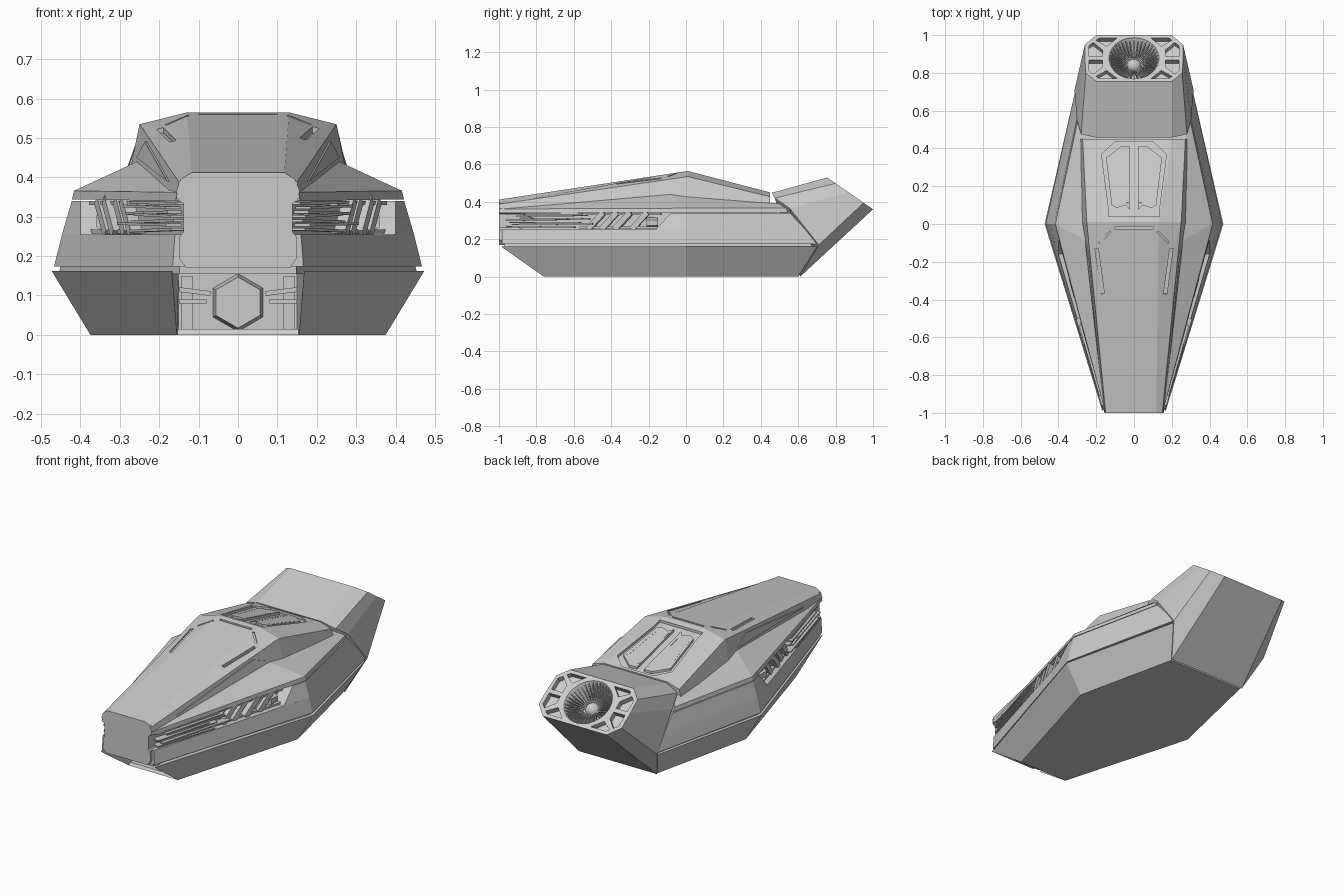
import bpy, bmesh, math, random
from mathutils import Vector, Matrix

if "Cube" in bpy.data.objects:
    bpy.data.objects.remove(bpy.data.objects["Cube"])

random.seed(4)


def finish(name, bm):
    bmesh.ops.recalc_face_normals(bm, faces=bm.faces)
    me = bpy.data.meshes.new(name)
    bm.to_mesh(me)
    bm.free()
    ob = bpy.data.objects.new(name, me)
    bpy.context.collection.objects.link(ob)
    return ob


def solid(name, rings):
    """Closed loft through full rings of points."""
    bm = bmesh.new()
    vs = [[bm.verts.new(p) for p in r] for r in rings]
    n = len(rings[0])
    for a, b in zip(vs, vs[1:]):
        for i in range(n):
            j = (i + 1) % n
            bm.faces.new((a[i], a[j], b[j], b[i]))
    bm.faces.new(vs[0])
    bm.faces.new(vs[-1])
    return finish(name, bm)


def stack(name, halves):
    """Loft through right-half rings, mirrored across x = 0."""
    return solid(name, [h + [(-x, y, z) for x, y, z in reversed(h) if x > 1e-6] for h in halves])


def layer(z, pts):
    return [(x, y, z) for x, y in pts]


def section(y, pts):
    return [(x, y, z) for x, z in pts]


def beams(name, items, mirror=True, M=Matrix()):
    """Boxes running from p to q with width w and height h."""
    bm = bmesh.new()
    for p, q, w, h in items:
        for s in ((1, -1) if mirror else (1,)):
            a, b = Vector((s * p[0], p[1], p[2])), Vector((s * q[0], q[1], q[2]))
            d = b - a
            T = Matrix.LocRotScale((a + b) / 2, d.to_track_quat('X', 'Z'), (d.length, w, h))
            bmesh.ops.create_cube(bm, size=1, matrix=M @ T)
    return finish(name, bm)


def cone(name, r1, r2, depth, M, seg):
    bm = bmesh.new()
    bmesh.ops.create_cone(bm, cap_ends=True, segments=seg, radius1=r1, radius2=r2, depth=depth, matrix=M)
    return finish(name, bm)


def cut(target, cutter):
    m = target.modifiers.new("cut", 'BOOLEAN')
    m.operation, m.solver, m.object = 'DIFFERENCE', 'EXACT', cutter
    cutter.hide_render = True
    cutter.display_type = 'WIRE'


# lower hull with the open notch under the nose
stack("lower_hull", [
    layer(0, [(0, -.55), (.15, -.55), (.155, -.76), (.375, 0), (.24, .6), (0, .6)]),
    layer(.162, [(0, -.55), (.15, -.55), (.168, -.99), (.473, 0), (.312, .7), (0, .7)])])
stack("notch_floor", [layer(0, [(0, -.76), (.154, -.76), (.154, -.5), (0, -.5)]),
                      layer(.015, [(0, -.75), (.154, -.75), (.154, -.5), (0, -.5)])])

# inner core, seen in the seams and behind the side recess
stack("seam_core", [layer(.155, [(0, -.97), (.148, -.97), (.455, 0), (.3, .68), (0, .68)]),
                    layer(.2, [(0, -.97), (.148, -.97), (.445, 0), (.3, .66), (0, .66)])])
stack("recess_wall", [layer(.24, [(0, -.97), (.12, -.97), (.37, 0), (.28, .5), (0, .5)]),
                      layer(.36, [(0, -.97), (.12, -.97), (.36, 0), (.28, .48), (0, .48)])])

# side bands above the chine
stack("side_band", [layer(.174, [(0, -.985), (.166, -.985), (.467, 0), (.312, .7), (0, .7)]),
                    layer(.255, [(0, -.985), (.16, -.985), (.447, 0), (.308, .635), (0, .635)])])
stack("rear_side_band", [layer(.255, [(0, -.16), (.4, -.16), (.447, 0), (.308, .635), (0, .635)]),
                         layer(.34, [(0, -.08), (.4, -.08), (.422, 0), (.302, .555), (0, .555)])])

# fender plates sloping from the cabin to the side edge
stack("fender", [
    [(.157, -.98, .34), (.157, -.98, .362), (.13, -.98, .368)],
    [(.422, 0, .344), (.416, 0, .366), (.25, -.09, .443)],
    [(.302, .545, .344), (.3, .535, .366), (.28, .5, .39)]])

# nose block
nose = [(.118, .412), (.145, .395), (.157, .365), (.15, .34), (.138, .335), (.138, .262),
        (.148, .25), (.15, .195), (.132, .17)]
stack("nose", [section(-1, nose), section(-.8, nose)])

# cabin
front = [(.118, .412), (.15, .388), (.157, .345)]
mid = [(.13, .565), (.25, .535), (.278, .4)]
cabin = stack("cabin", [section(-.999, front), section(.01, mid),
                        section(.45, [(.2, .45), (.272, .427), (.29, .36)])])
cut(cabin, beams("cabin_slot_cutter", [((.165, -.37, .497), (.198, -.13, .528), .017, .03)]))
cut(cabin, beams("ridge_slot_cutter", [((-.1, -.02, .56), (.1, -.02, .56), .012, .02)], False))
cut(cabin, beams("ridge_side_slot_cutter", [((.125, -.04, .559), (.185, -.1, .536), .01, .02)]))


def deck(pts, off):
    return [(x, y, .565 - .2614 * (y - .01) + off) for x, y in pts]


# rear deck hatch: recess with two raised panels
hatch = [(0, .04), (.135, .04), (.135, .09), (.172, .37), (.1, .435), (0, .435)]
cut(cabin, stack("hatch_cutter", [deck(hatch, -.014), deck(hatch, .03)]))
panel = [(.022, .075), (.045, .1), (.09, .085), (.118, .1), (.148, .35), (.07, .41), (.022, .41)]
for s in (1, -1):
    pts = [(s * x, y) for x, y in panel]
    solid("hatch_panel", [deck(pts, -.02), deck(pts, -.001)])
beams("hatch_rib", [((.035, .11, .528), (.035, .38, .458), .012, .02),
                    ((.105, .13, .523), (.128, .34, .468), .012, .02)])


def side(y, t, off):
    k = (y + 1) / 1.01
    a, b = (Vector(f).lerp(Vector(m), k) for f, m in zip(front[1:], mid[1:]))
    p = a.lerp(b, t)
    return (p.x + off, y, p.y)


# triangular side windows on the cabin
for s in (1, -1):
    tri = [(-.8, .45), (-.2, .12), (-.1, .55)]
    rings = [[side(y, t, o) for y, t in tri] for o in (-.01, .005)]
    solid("side_window", [[(s * x, y, z) for x, y, z in r] for r in rings])

# rear engine housing ending in a slanted octagon
housing = stack("engine_housing", [
    [(0, .458, .448), (.2, .458, .448), (.28, .475, .42), (.303, .555, .365),
     (.315, .71, .17), (.245, .61, 0), (0, .61, 0)],
    [(0, .755, .53), (.2, .755, .53), (.255, .8, .4988), (.26, .87, .45),
     (.26, .95, .3947), (.2, 1, .36), (0, 1, .36)]])
v = Vector((0, .245, -.17)).normalized()
u = Vector((1, 0, 0))
n = u.cross(v) * -1 if u.cross(v).z < 0 else u.cross(v)
M = Matrix((u, v, n)).transposed().to_4x4()
M.translation = (0, .8775, .445)
cut(housing, cone("fan_bowl_cutter", .07, .145, .12, M @ Matrix.Translation((0, 0, -.04)), 40))

# slots in the corners of the rear face
slots = [[(.238, .012), (.238, .082), (.216, .102), (.168, .055), (.168, .012)],
         [(.2, .116), (.185, .13), (.09, .13), (.145, .078)]]
for su in (1, -1):
    for sv in (1, -1):
        for poly in slots:
            cut(housing, solid("rear_slot_cutter", [
                [M @ Vector((su * a, sv * b, d)) for a, b in poly] for d in (-.03, .02)]))

# fan blades and hub
blades = []
for i in range(36):
    a = 2 * math.pi * i / 36
    c, s = math.cos(a), math.sin(a)
    blades.append(((.02 * c, .02 * s, -.085), (.131 * c, .131 * s, -.012), .006, .022))
beams("fan_blades", blades, False, M)
bm = bmesh.new()
bmesh.ops.create_uvsphere(bm, u_segments=16, v_segments=8, radius=.04,
                          matrix=M @ Matrix.Translation((0, 0, -.075)))
finish("fan_hub", bm)


def recess(t, inset, z):
    return (.16 + .26 * t - .96 * inset, -.98 + .9 * t + .277 * inset, z)


# machinery inside the side recess
slats = []
for i in range(7):
    z, d = .268 + .011 * i, random.uniform(.01, .03)
    slats.append((recess(random.uniform(.01, .12), d, z),
                  recess(random.uniform(.34, .55), d, z + random.uniform(-.006, .006)), .04, .007))
beams("recess_slats", slats)
beams("recess_struts", [(recess(t, .03, .255), recess(t + .09, .03, .343), w, .03)
                        for t, w in ((.5, .03), (.58, .02), (.66, .035), (.76, .02))])
beams("recess_rails", [(recess(.45, .035, z), recess(.93, .035, z), .02, .01) for z in (.262, .335)])
for s in (1, -1):
    p = Vector(recess(.87, .055, .288))
    p.x *= s
    R = Matrix.Translation(p) @ Matrix.Rotation(math.pi / 2, 4, 'X')
    cone("recess_thruster", .026, .03, .06, R, 6)

# notch machinery below the nose
cone("notch_hatch", .075, .065, .06, Matrix.Translation((0, -.57, .082)) @ Matrix.Rotation(math.pi / 2, 4, 'X'), 6)
beams("notch_brackets", [((.15, -.62, .115), (.07, -.62, .105), .08, .012),
                         ((.15, -.62, .085), (.08, -.62, .085), .05, .01),
                         ((.13, -.6, .015), (.13, -.6, .15), .02, .03)])
